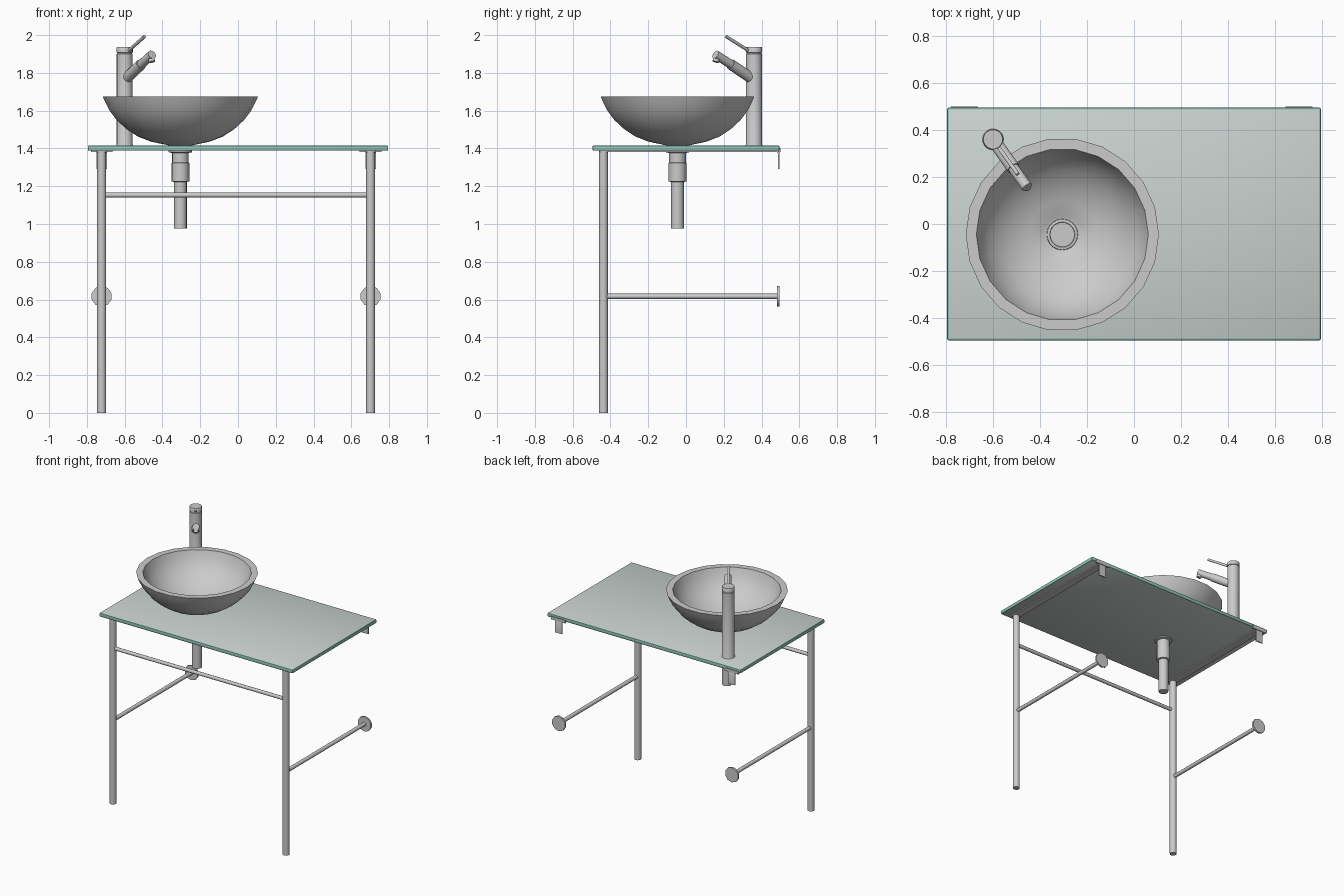
import bpy, bmesh, math
from mathutils import Vector

if "Cube" in bpy.data.objects:
    bpy.data.objects.remove(bpy.data.objects["Cube"])


def finish(name, bm, smooth=True, angle=40):
    bmesh.ops.recalc_face_normals(bm, faces=bm.faces)
    me = bpy.data.meshes.new(name)
    bm.to_mesh(me)
    bm.free()
    ob = bpy.data.objects.new(name, me)
    bpy.context.collection.objects.link(ob)
    if smooth:
        bpy.context.view_layer.objects.active = ob
        ob.select_set(True)
        bpy.ops.object.shade_smooth_by_angle(angle=math.radians(angle))
        ob.select_set(False)
    return ob


def rod(name, a, b, r, sides=12, r2=None):
    """Capped cylinder between two points."""
    a, b = Vector(a), Vector(b)
    bm = bmesh.new()
    bmesh.ops.create_cone(bm, cap_ends=True, segments=sides, radius1=r,
                          radius2=r if r2 is None else r2, depth=(b - a).length)
    rot = (b - a).to_track_quat('Z', 'Y').to_matrix().to_4x4()
    bmesh.ops.transform(bm, matrix=rot, verts=bm.verts)
    bmesh.ops.translate(bm, vec=(a + b) / 2, verts=bm.verts)
    return finish(name, bm)


def lathe(name, profile, centre, sides, angle=40):
    """Spin an (r, z) profile round a vertical axis."""
    bm = bmesh.new()
    vs = [bm.verts.new((r, 0, z)) for r, z in profile]
    es = [bm.edges.new(p) for p in zip(vs, vs[1:])]
    bmesh.ops.spin(bm, geom=vs + es, axis=(0, 0, 1), cent=(0, 0, 0),
                   angle=math.tau, steps=sides)
    bmesh.ops.remove_doubles(bm, verts=bm.verts, dist=1e-4)
    bmesh.ops.translate(bm, vec=(*centre, 0), verts=bm.verts)
    return finish(name, bm, angle=angle)


def strip(name, path, x, width):
    """Extrude a closed (y, z) outline along x."""
    bm = bmesh.new()
    f = bm.faces.new([bm.verts.new((x - width / 2, y, z)) for y, z in path])
    g = bmesh.ops.extrude_face_region(bm, geom=[f])['geom']
    bmesh.ops.translate(bm, vec=(width, 0, 0),
                        verts=[v for v in g if isinstance(v, bmesh.types.BMVert)])
    return finish(name, bm)


def material(name, col):
    m = bpy.data.materials.new(name)
    m.diffuse_color = col
    m.use_nodes = True
    m.node_tree.nodes["Principled BSDF"].inputs["Base Color"].default_value = m.diffuse_color
    return m


# Glass top with softened edges in a stronger green
bm = bmesh.new()
bmesh.ops.create_cube(bm, size=1)
bmesh.ops.scale(bm, vec=(1.59, 0.99, 0.028), verts=bm.verts)
bmesh.ops.translate(bm, vec=(0, 0, 1.402), verts=bm.verts)
bmesh.ops.bevel(bm, geom=bm.edges[:], offset=0.007, segments=2, affect='EDGES', profile=0.5)
bm.normal_update()
for f in bm.faces:
    f.material_index = 0 if abs(f.normal.z) > 0.99 else 1
top = finish("glass_top", bm)
top.data.materials.append(material("glass_face", (0.60, 0.66, 0.64, 1)))
top.data.materials.append(material("glass_edge", (0.28, 0.55, 0.48, 1)))

# Vessel basin: outside up, over the rim, down the inside to the drain
basin = (-0.305, -0.045)
lathe("basin", [(0, 1.416), (0.06, 1.416), (0.155, 1.436), (0.225, 1.463), (0.285, 1.502),
                (0.337, 1.55), (0.375, 1.6), (0.40, 1.65), (0.411, 1.675), (0.366, 1.675),
                (0.352, 1.635), (0.322, 1.58), (0.275, 1.53), (0.215, 1.488),
                (0.145, 1.458), (0.085, 1.443), (0.066, 1.432), (0, 1.432)], basin, 22)
lathe("drain_ring", [(0, 1.434), (0.052, 1.434), (0.054, 1.44), (0.065, 1.438),
                     (0.067, 1.43)], basin, 20)

# Waste fitting and pipe below the glass
lathe("waste_trap", [(0, 1.388), (0.062, 1.388), (0.062, 1.38), (0.044, 1.376), (0.044, 1.325),
                     (0.047, 1.323), (0.047, 1.225), (0.034, 1.223), (0.034, 0.975),
                     (0, 0.975)], basin, 16)

# Tap body with a separate cap
tap = (-0.60, 0.36)
lathe("tap_body", [(0, 1.416), (0.045, 1.416), (0.042, 1.422), (0.042, 1.9), (0.039, 1.902),
                   (0.039, 1.906), (0.043, 1.908), (0.043, 1.934), (0.041, 1.937),
                   (0, 1.937)], tap, 20)
aim = Vector((0.58, -0.815, 0))


def along(d, z):
    return Vector((*tap, z)) + aim * d


# Spout, nozzle and lever all aim at the basin centre
rod("spout_root", along(0.02, 1.773), along(0.15, 1.845), 0.029, 14)
rod("spout_tip", along(0.15, 1.845), along(0.25, 1.897), 0.024, 14)
rod("spout_nozzle", along(0.237, 1.89), along(0.25, 1.858), 0.017, 12)
rod("tap_lever", along(0.02, 1.91), along(0.182, 1.993), 0.009, 10)

# Legs, wall stays and brackets; the pair sits slightly left of centre
LEG_Y = -0.437
for side, x in (("left", -0.722), ("right", 0.702)):
    rod(side + "_leg", (x, LEG_Y, 0), (x, LEG_Y, 1.386), 0.024)
    rod(side + "_wall_stay", (x, LEG_Y, 0.617), (x, 0.485, 0.617), 0.014, 10)
    rod(side + "_wall_disc", (x, 0.481, 0.617), (x, 0.495, 0.617), 0.055, 10)
    # Rail bar with a bent-down wall tab
    strip(side + "_rail", [(LEG_Y - 0.02, 1.389), (0.483, 1.389), (0.492, 1.386), (0.496, 1.377),
                           (0.496, 1.29), (0.487, 1.29), (0.487, 1.375), (0.482, 1.38),
                           (LEG_Y - 0.02, 1.38)], x, 0.055)
    # Clip lip behind the glass edge
    strip(side + "_glass_clip", [(0.487, 1.38), (0.5, 1.38), (0.5, 1.402), (0.487, 1.402)],
          x, 0.115)
rod("towel_bar", (-0.722, LEG_Y, 1.153), (0.702, LEG_Y, 1.153), 0.013, 10)
